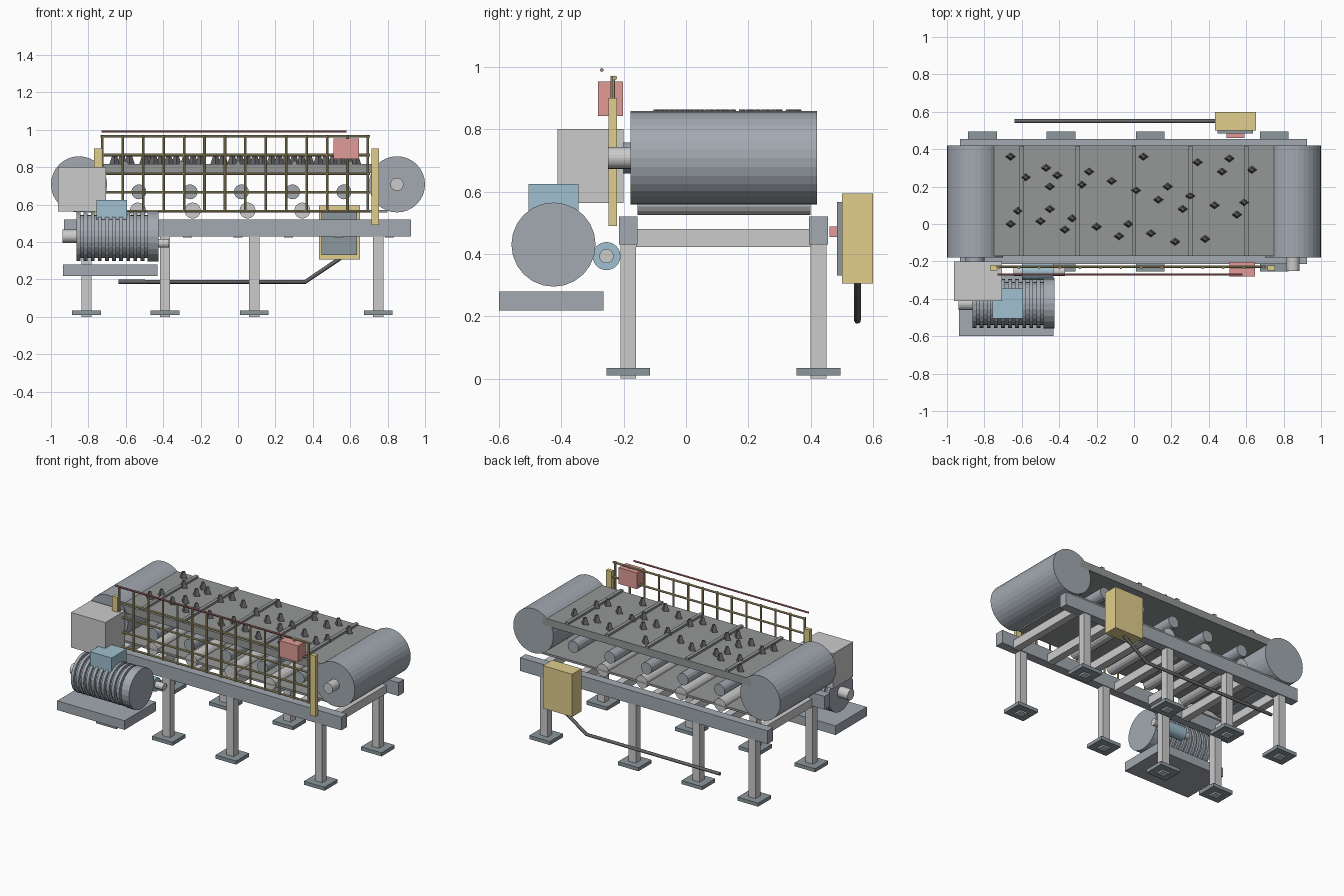
import bpy, math
from mathutils import Vector


def mat(name, r, g, b):
    m = bpy.data.materials.new(name)
    m.diffuse_color = (r, g, b, 1)
    return m


STEEL = mat("steel", 0.36, 0.40, 0.44)
LIGHT = mat("light_grey", 0.60, 0.61, 0.61)
DARK = mat("dark_plate", 0.26, 0.31, 0.34)
RUBBER = mat("rubber", 0.30, 0.31, 0.31)
BLACK = mat("black", 0.13, 0.13, 0.14)
BLUE = mat("blue", 0.35, 0.53, 0.63)
YELLOW = mat("yellow", 0.75, 0.62, 0.27)
MESH = mat("mesh_yellow", 0.50, 0.42, 0.20)
RED = mat("red", 0.75, 0.33, 0.31)
CORD = mat("cord_red", 0.48, 0.18, 0.19)


def box(name, x0, x1, y0, y1, z0, z1, m):
    bpy.ops.mesh.primitive_cube_add(size=1, location=((x0 + x1) / 2, (y0 + y1) / 2, (z0 + z1) / 2))
    o = bpy.context.object
    o.scale = (x1 - x0, y1 - y0, z1 - z0)
    o.name = name
    o.data.materials.append(m)
    return o


def rod(name, a, b, r, m, sides=24):
    a, b = Vector(a), Vector(b)
    bpy.ops.mesh.primitive_cylinder_add(vertices=sides, radius=r, depth=(b - a).length, location=(a + b) / 2)
    o = bpy.context.object
    o.rotation_euler = (b - a).to_track_quat('Z', 'Y').to_euler()
    o.name = name
    o.data.materials.append(m)
    return o


# End drums with shaft stubs on the front side
for side, x in (("tail", -0.85), ("head", 0.85)):
    rod(side + "_drum", (x, -0.178, 0.708), (x, 0.42, 0.708), 0.15, STEEL, 32)
    rod(side + "_shaft", (x, -0.25, 0.708), (x, -0.17, 0.708), 0.035, LIGHT)
rod("tail_flange", (-0.85, -0.205, 0.708), (-0.85, -0.175, 0.708), 0.05, STEEL)

# Carrying belt, return belt and cleats
box("belt_top", -0.78, 0.78, -0.172, 0.42, 0.768, 0.818, RUBBER)
box("belt_return", -0.80, 0.80, -0.155, 0.40, 0.558, 0.572, RUBBER)
for i in range(5):
    x = -0.6 + 0.3 * i
    box(f"belt_cleat_{i}", x - 0.012, x + 0.012, -0.17, 0.418, 0.815, 0.832, RUBBER)

# Carrying idlers and return rollers
for i in range(5):
    x = -0.53 + 0.274 * i
    rod(f"idler_{i}", (x, -0.155, 0.668), (x, 0.40, 0.668), 0.04, STEEL, 16)
for i in range(4):
    x = -0.535 + 0.293 * i
    rod(f"return_roller_{i}", (x, -0.155, 0.568), (x, 0.40, 0.568), 0.043, LIGHT, 16)

# Scattered lumps on the belt (low diamond shapes)
lumps = [(-.66, .36), (-.47, .30), (-.58, .25), (-.41, .26), (-.24, .28), (-.28, .21), (-.12, .23),
         (.05, .36), (.34, .33), (.51, .35), (.63, .29), (.47, .28), (.18, .20), (.01, .18),
         (.30, .15), (.13, .13), (.26, .08), (.43, .10), (.59, .115), (.55, .05), (-.45, .20),
         (-.45, .08), (-.62, .07), (-.66, .0), (-.50, .015), (-.33, .03), (-.37, -.03),
         (-.20, -.015), (-.03, 0), (-.08, -.065), (.09, -.05), (.22, -.095), (.38, -.08)]
for i, (x, y) in enumerate(lumps):
    bpy.ops.mesh.primitive_cone_add(vertices=4, radius1=0.028, radius2=0.012, depth=0.048, location=(x, y, 0.84))
    o = bpy.context.object
    o.scale = (1, 0.75, 1)
    o.name = f"lump_{i}"
    o.data.materials.append(BLACK)

# Frame rails, cross members, legs and feet
for side, y in (("front", -0.185), ("back", 0.425)):
    box(side + "_rail", -0.93, 0.925, y - 0.03, y + 0.03, 0.43, 0.52, STEEL)
    for i, x in enumerate((-0.81, -0.39, 0.087, 0.75)):
        box(f"{side}_leg_{i}", x - 0.027, x + 0.027, y - 0.025, y + 0.025, 0, 0.44, LIGHT)
        box(f"{side}_foot_{i}", x - 0.077, x + 0.077, y - 0.07, y + 0.07, 0.01, 0.034, DARK)
for i in range(7):
    x = -0.81 + 0.27 * i
    box(f"cross_member_{i}", x - 0.025, x + 0.025, -0.16, 0.40, 0.423, 0.48, LIGHT)

# Drive: gearbox, finned motor, terminal box and base
box("gearbox", -0.962, -0.705, -0.413, -0.20, 0.563, 0.80, LIGHT)
box("motor_base", -0.935, -0.43, -0.60, -0.265, 0.218, 0.28, STEEL)
Y, Z = -0.425, 0.43
rod("motor_body", (-0.86, Y, Z), (-0.43, Y, Z), 0.115, STEEL)
rod("motor_end_cap", (-0.485, Y, Z), (-0.425, Y, Z), 0.135, STEEL)
for i in range(10):
    x = -0.853 + 0.038 * i
    rod(f"motor_fin_{i}", (x - 0.010, Y, Z), (x + 0.010, Y, Z), 0.132, STEEL)
rod("motor_shaft", (-0.938, Y, Z), (-0.85, Y, Z), 0.036, LIGHT)
box("terminal_box", -0.757, -0.593, -0.505, -0.345, 0.52, 0.625, BLUE)
rod("brake_cylinder", (-0.60, -0.255, 0.393), (-0.43, -0.255, 0.393), 0.045, BLUE)
rod("brake_shaft", (-0.645, -0.255, 0.393), (-0.37, -0.255, 0.393), 0.023, LIGHT)

# Front guard: posts and mesh
for side, x in (("left", -0.75), ("right", 0.735)):
    box(side + "_guard_post", x - 0.02, x + 0.02, -0.248, -0.222, 0.49, 0.90, YELLOW)
for i in range(14):
    x = -0.725 + 0.1092 * i
    rod(f"guard_bar_{i}", (x, -0.235, 0.56), (x, -0.235, 0.97), 0.007, MESH, 8)
for i in range(5):
    z = 0.565 + 0.1 * i
    rod(f"guard_rail_{i}", (-0.735, -0.228, z), (0.705, -0.228, z), 0.007, MESH, 8)

# Emergency pull cord and its switch
rod("pull_cord", (-0.73, -0.27, 0.99), (0.58, -0.27, 0.99), 0.006, CORD, 8)
box("pull_switch", 0.51, 0.647, -0.282, -0.202, 0.843, 0.953, RED)

# Control cabinet on the back
box("control_cabinet", 0.433, 0.652, 0.50, 0.60, 0.305, 0.594, YELLOW)
box("cabinet_panel", 0.447, 0.637, 0.485, 0.502, 0.33, 0.567, DARK)
box("cabinet_button", 0.495, 0.59, 0.46, 0.487, 0.455, 0.488, RED)

# Cable from the cabinet
path = [(0.55, 0.55, 0.315), (0.36, 0.55, 0.187), (-0.64, 0.55, 0.187)]
cu = bpy.data.curves.new("cable", 'CURVE')
cu.dimensions = '3D'
cu.bevel_depth = 0.011
cu.bevel_resolution = 2
cu.use_fill_caps = True
sp = cu.splines.new('POLY')
sp.points.add(len(path) - 1)
for p, c in zip(sp.points, path):
    p.co = (*c, 1)
cu.materials.append(BLACK)
bpy.context.collection.objects.link(bpy.data.objects.new("cable", cu))
